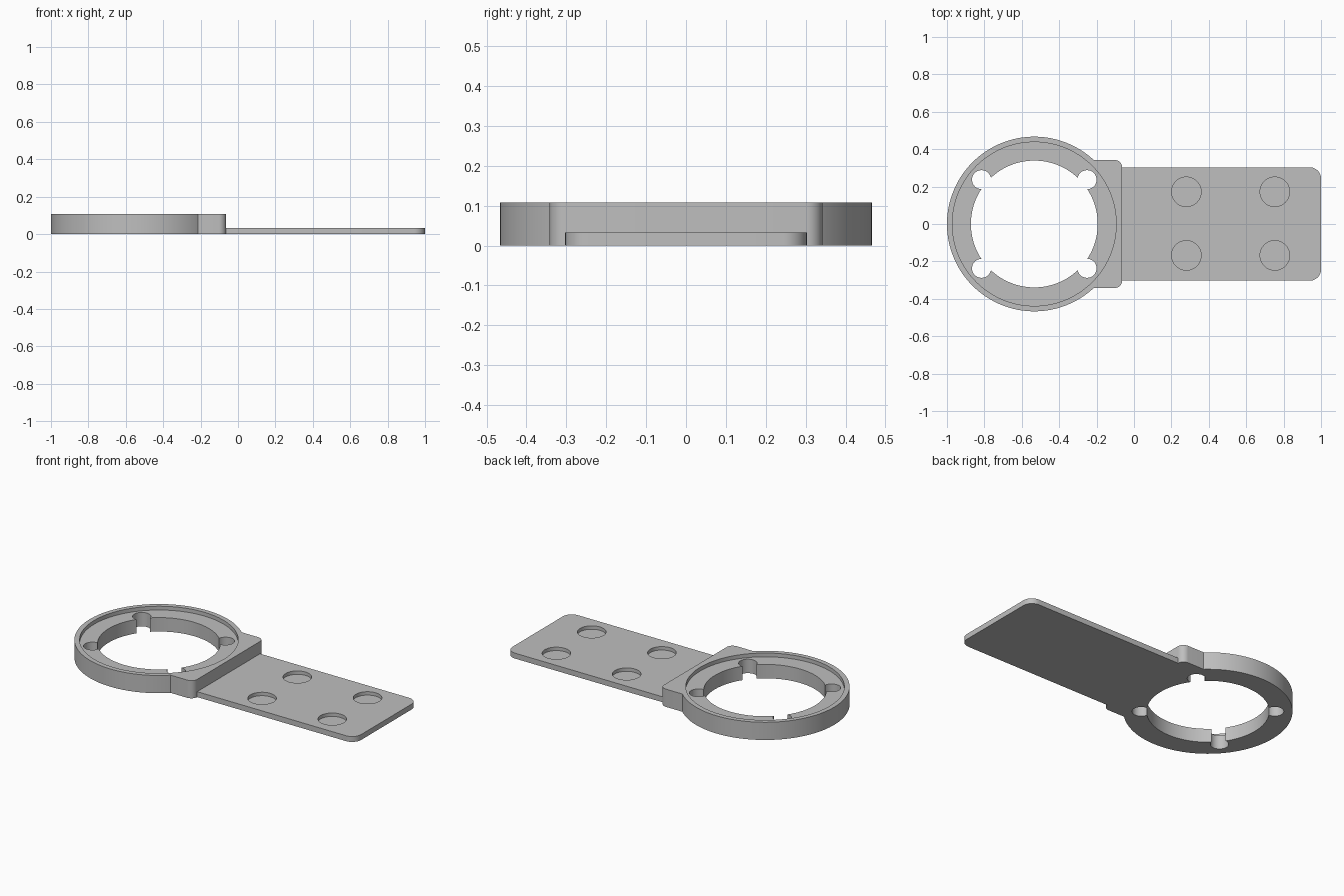
import bpy, bmesh
from math import cos, sin, pi, radians

cube = bpy.data.objects.get("Cube")
if cube:
    bpy.data.objects.remove(cube, do_unlink=True)

grey = bpy.data.materials.new("satin_grey")
grey.use_nodes = True
colour = (0.52, 0.52, 0.52, 1)
grey.diffuse_color = colour
grey.node_tree.nodes["Principled BSDF"].inputs["Base Color"].default_value = colour

RING_X, RING_R = -0.533, 0.467
RING_H, PLATE_H = 0.108, 0.033


def extrude(name, outline, z0, z1):
    """Solid prism from a counter-clockwise outline."""
    bm = bmesh.new()
    face = bm.faces.new([bm.verts.new((x, y, z0)) for x, y in outline])
    top = bmesh.ops.extrude_face_region(bm, geom=[face])["geom"]
    for v in top:
        if isinstance(v, bmesh.types.BMVert):
            v.co.z = z1
    bmesh.ops.recalc_face_normals(bm, faces=bm.faces)
    mesh = bpy.data.meshes.new(name)
    bm.to_mesh(mesh)
    bm.free()
    mesh.materials.append(grey)
    obj = bpy.data.objects.new(name, mesh)
    bpy.context.collection.objects.link(obj)
    return obj


def arc(cx, cy, r, a0, a1, n):
    return [(cx + r * cos(a0 + (a1 - a0) * i / n), cy + r * sin(a0 + (a1 - a0) * i / n))
            for i in range(n + 1)]


def disc(name, x, y, r, z0, z1, n=48):
    return extrude(name, arc(x, y, r, 0, 2 * pi, n)[:-1], z0, z1)


def tongue(name, x0, x1, half, r, h):
    """Rectangular slab with its two +x corners rounded."""
    outline = [(x0, -half)]
    outline += arc(x1 - r, -half + r, r, -pi / 2, 0, 10)
    outline += arc(x1 - r, half - r, r, 0, pi / 2, 10)
    outline += [(x0, half)]
    return extrude(name, outline, 0, h)


def combine(obj, other, operation):
    """Apply a boolean and discard the helper solid."""
    mod = obj.modifiers.new("bool", 'BOOLEAN')
    mod.operation, mod.solver, mod.object = operation, 'EXACT', other
    graph = bpy.context.evaluated_depsgraph_get()
    result = bpy.data.meshes.new_from_object(obj.evaluated_get(graph))
    obj.modifiers.clear()
    obj.data = result
    bpy.data.objects.remove(other, do_unlink=True)


# Ring holder with the square shoulder that meets the plate
ring = disc("ring_holder", RING_X, 0, RING_R, 0, RING_H, 128)
combine(ring, tongue("shoulder", -0.3, -0.063, 0.342, 0.04, RING_H), 'UNION')

# Shallow seat, through opening and four screw notches
combine(ring, disc("seat_cut", RING_X, 0, 0.438, 0.085, 0.2, 128), 'DIFFERENCE')
combine(ring, disc("opening_cut", RING_X, 0, 0.339, -0.1, 0.2, 128), 'DIFFERENCE')
for sx in (-1, 1):
    for sy in (-1, 1):
        notch = disc("notch_cut", RING_X + sx * 0.282, sy * 0.237, 0.051, -0.1, 0.2, 32)
        combine(ring, notch, 'DIFFERENCE')

# Flat mounting plate with four blind round pockets
plate = tongue("mounting_plate", -0.063, 1.0, 0.303, 0.06, PLATE_H)
for x in (0.28, 0.753):
    for y in (-0.168, 0.172):
        combine(plate, disc("pocket_cut", x, y, 0.079, 0.012, 0.1), 'DIFFERENCE')

# Smooth curved walls, sharp rims
for obj in (ring, plate):
    bpy.ops.object.select_all(action='DESELECT')
    obj.select_set(True)
    bpy.context.view_layer.objects.active = obj
    bpy.ops.object.shade_smooth_by_angle(angle=radians(30))
